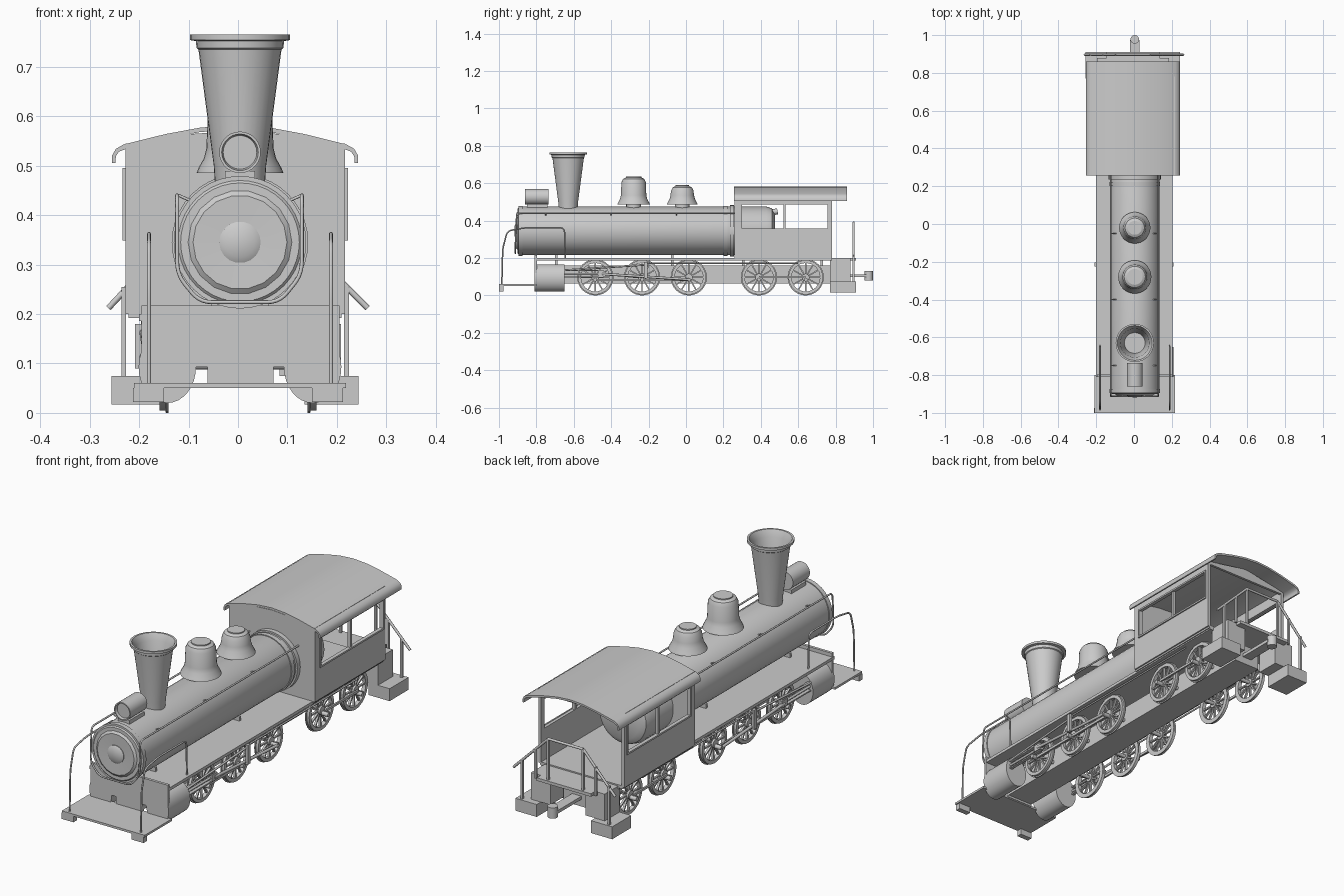
import bpy, bmesh, math
from mathutils import Matrix, Vector

if "Cube" in bpy.data.objects:
    bpy.data.objects.remove(bpy.data.objects["Cube"])

FX, CX = 0.004, -0.006      # centre lines of the boiler group and the cab group
AXIS = {'Z': Matrix(), 'Y': Matrix.Rotation(-math.pi / 2, 4, 'X'), 'X': Matrix.Rotation(math.pi / 2, 4, 'Y')}


def finish(name, bm, smooth=False):
    bmesh.ops.remove_doubles(bm, verts=bm.verts, dist=1e-5)
    bmesh.ops.recalc_face_normals(bm, faces=bm.faces)
    me = bpy.data.meshes.new(name)
    bm.to_mesh(me)
    bm.free()
    ob = bpy.data.objects.new(name, me)
    bpy.context.collection.objects.link(ob)
    if smooth:
        bpy.ops.object.select_all(action='DESELECT')
        ob.select_set(True)
        bpy.context.view_layer.objects.active = ob
        bpy.ops.object.shade_smooth_by_angle(angle=math.radians(35))
    return ob


def add_box(bm, x, y, z, rot=Matrix()):
    c = [(a[0] + a[1]) / 2 for a in (x, y, z)]
    s = [abs(a[1] - a[0]) for a in (x, y, z)]
    bmesh.ops.create_cube(bm, size=1, matrix=rot @ Matrix.Translation(c) @ Matrix.Diagonal((*s, 1)))


def box(name, x, y, z):
    bm = bmesh.new()
    add_box(bm, x, y, z)
    return finish(name, bm)


def add_lathe(bm, profile, n, m):
    rings = [[bm.verts.new(m @ Vector((r * math.cos(t), r * math.sin(t), h)))
              for t in (2 * math.pi * i / n for i in range(n))] if r > 0
             else [bm.verts.new(m @ Vector((0, 0, h)))] * n for r, h in profile]
    for a, b in zip(rings, rings[1:]):
        for i in range(n):
            j = (i + 1) % n
            f = list(dict.fromkeys((a[i], a[j], b[j], b[i])))
            if len(f) > 2:
                bm.faces.new(f)


def lathe(name, profile, loc, axis='Z', n=32, scale=(1, 1, 1)):
    bm = bmesh.new()
    add_lathe(bm, profile, n, Matrix.Translation(loc) @ Matrix.Diagonal((*scale, 1)) @ AXIS[axis])
    return finish(name, bm, True)


def cyl(name, r, length, loc, axis='Z', n=16, **k):
    return lathe(name, [(0, 0), (r, 0), (r, length), (0, length)], loc, axis, n, **k)


def rod(name, pts, r=0.004, fillet=0.0):
    """Round bar along a path, with rounded corners."""
    pts = [Vector(p) for p in pts]
    path = [pts[0]]
    for a, b, c in zip(pts, pts[1:], pts[2:]):
        if fillet:
            p, q = b + (a - b).normalized() * fillet, b + (c - b).normalized() * fillet
            path += [p * (1 - t) ** 2 + b * 2 * t * (1 - t) + q * t * t for t in (0, .2, .4, .6, .8, 1)]
        else:
            path.append(b)
    path.append(pts[-1])
    cu = bpy.data.curves.new(name, 'CURVE')
    cu.dimensions, cu.bevel_depth, cu.bevel_resolution, cu.use_fill_caps = '3D', r, 2, True
    sp = cu.splines.new('POLY')
    sp.points.add(len(path) - 1)
    for s, p in zip(sp.points, path):
        s.co = (*p, 1)
    ob = bpy.data.objects.new(name, cu)
    bpy.context.collection.objects.link(ob)
    return ob


def extrude_y(name, outline, y0, y1, smooth=False):
    bm = bmesh.new()
    f = bm.faces.new([bm.verts.new((x, y0, z)) for x, z in outline])
    r = bmesh.ops.extrude_face_region(bm, geom=[f])
    bmesh.ops.translate(bm, vec=(0, y1 - y0, 0), verts=[v for v in r['geom'] if isinstance(v, bmesh.types.BMVert)])
    return finish(name, bm, smooth)


# Boiler, with its rounded back inside the cab, bands and smokebox door
lathe("boiler", [(0, -.9), (.12, -.9), (.13, -.89), (.13, .43), (.12, .46), (.095, .475), (0, .475)],
      (FX, 0, .345), 'Y', 40)
for y, r in ((-.895, .134), (.2, .134), (.235, .138)):
    cyl("boiler_band", r, .022, (FX, y, .345), 'Y', 40)
lathe("smokebox_door", [(0, -.918), (.03, -.916), (.042, -.909), (.042, -.906), (.095, -.908), (.105, -.9), (.105, -.88)],
      (FX, 0, .345), 'Y', 18)
rod("cab_steam_pipe", [(.03, .44, .44), (.03, .49, .45)], .016)

# Funnel, domes and headlight
lathe("chimney", [(.05, .455), (.053, .5), (.084, .735), (.088, .738), (.089, .752), (.101, .754), (.101, .765),
                  (.092, .765), (.076, .735), (.055, .56), (0, .56)], (FX, -.63, 0))
for name, y, r, top in (("sand_dome", -.28, .088, .635), ("steam_dome", -.02, .083, .59)):
    lathe(name, [(0, .485), (r, .485), (r - .004, .495), (r - .015, .515), (r - .02, .535), (r - .023, top - .03),
                 (r - .032, top - .012), (r - .046, top - .005), (r - .046, top), (0, top)], (FX, y, 0))
    cyl(name + "_stem", .04, .03, (FX, y, .46))
lathe("headlight", [(0, .012), (.034, .012), (.037, 0), (.042, 0), (.042, .125), (0, .125)],
      (FX, -.86, .527), 'Y', 28)
box("headlight_bracket", (FX - .03, FX + .03), (-.85, -.74), (.465, .489))

# Running board, frame, front wall and front platform
box("running_board", (-.2, .204), (-.81, .78), (.186, .2))
box("main_frame", (-.062, .072), (-.81, .8), (.065, .16))
for y in (-.7, -.08, .3, .72):
    box("frame_bracket", (-.055, .063), (y, y + .012), (.15, .22 if y < .2 else .19))
extrude_y("front_wall", [(-.195, .217), (-.195, .093), (-.062, .093), (-.062, .055), (.072, .055),
                         (.072, .093), (.205, .093), (.205, .217)], -.81, -.797)
box("front_platform", (-.21, .218), (-1, -.8), (.05, .06))

# Spoked wheel mesh shared by all ten wheels
bm = bmesh.new()
add_lathe(bm, [(.076, -.009), (.097, -.009), (.097, -.004), (.092, -.003), (.092, .009), (.076, .009), (.076, -.009)],
          32, AXIS['X'])
add_lathe(bm, [(0, -.01), (.02, -.01), (.02, .014), (0, .014)], 16, AXIS['X'])
for i in range(12):
    add_box(bm, (-.005, .005), (-.0035, .0035), (.015, .08), Matrix.Rotation(i * math.pi / 6, 4, 'X'))
wheel = finish("wheel", bm, True)
WHEELS = (-.485, -.235, .015, .39, .64)
for y in WHEELS:
    rod("axle", [(-.15, y, .097), (.15, y, .097)], .009)
    for s in (-1, 1):
        w = wheel.copy()
        bpy.context.collection.objects.link(w)
        w.location, w.rotation_euler.z = (s * .15, y, .097), 0 if s > 0 else math.pi
bpy.data.objects.remove(wheel)

for s in (-1, 1):
    def bx(name, x, y, z):
        return box(name, (s * x[0], s * x[1]), y, z)

    # Cylinders and running gear
    cyl("steam_cylinder", 1, .16, (s * .147 + FX, -.81, .093), 'Y', 32, scale=(.058, 1, .073))
    bx("platform_foot", (.15, .212), (-1, -.975), (.022, .05))
    rod("piston_rod", [(s * .183, -.66, .115), (s * .183, -.42, .115)], .006)
    for z in (.098, .134):
        bx("crosshead_guide", (.175, .19), (-.655, -.44), (z - .003, z + .003))
    bx("crosshead", (.175, .195), (-.47, -.43), (.1, .132))
    rod("main_rod", [(s * .192, -.45, .115), (s * .192, .015, .085)], .007)
    bx("coupling_rod", (.17, .178), (-.485, .015), (.077, .089))
    bx("rear_coupling_rod", (.17, .178), (.39, .64), (.092, .103))
    rod("valve_rod", [(s * .19, -.65, .135), (s * .195, -.2, .165)], .005)
    bx("valve_link", (.195, .208), (-.225, -.205), (.09, .18))
    rod("reach_rod", [(s * .195, -.215, .172), (s * .195, .6, .172)], .004)
    for y in WHEELS:
        cyl("crank_pin", .01, .045, (s * .174 - .0225, y, .085), 'X', 12)

    # Boiler-side handrail and front platform handrail
    rod("platform_rail", [(FX + s * .184, -.985, .05), (FX + s * .184, -.98, .25), (FX + s * .184, -.955, .345),
                          (FX + s * .184, -.86, .362), (FX + s * .184, -.65, .362), (FX + s * .184, -.645, .19)],
        .004, .025)
    for y in (-.75, -.4, -.05):
        rod("rail_stanchion", [(FX + s * .08, y, .42), (FX + s * .124, y, .44)], .003)

    # Cab side wall around the window, with raised frame
    c, o, i = CX, .222, .208

    def cab(name, x, y, z):
        return box(name, (c + s * x[0], c + s * x[1]), y, z)

    cab("cab_side_lower", (i, o), (.26, .78), (.2, .355))
    cab("cab_side_upper", (i, o), (.26, .78), (.49, .545))
    for y0, y1 in ((.26, .3), (.52, .532), (.757, .78)):
        cab("cab_pillar", (i, o), (y0, y1), (.355, .49))
    for z in (.349, .487):
        cab("window_frame", (o, o + .006), (.295, .762), (z, z + .008))
    for y in (.292, .757):
        cab("window_frame_side", (o, o + .006), (y, y + .008), (.349, .495))

    # Rear steps and stair railing
    cab("upper_step", (.09, .19), (.77, .88), (.075, .2))
    cab("lower_step", (.14, .25), (.77, .91), (.017, .075))
    for x, z0, z1 in ((.09, .19, .39), (.155, .19, .325), (.225, .07, .255)):
        cab("stair_post", (x - .005, x + .005), (.89, .902), (z0, z1))
    rod("stair_rail", [(CX + s * .09, .896, .39), (s * .262, .896, .212)], .006)

# Handrail running along the boiler and looping under its front
A, B = FX - .127, FX + .125
rod("boiler_rail", [(A, .26, .44), (A, -.905, .44), (A, -.912, .28), (A + .045, -.912, .224),
                    (B - .045, -.912, .224), (B, -.912, .28), (B, -.905, .44), (B, .26, .44)], .004, .025)

# Cab front wall, floor and curved roof with drip edges
extrude_y("cab_front", [(CX - .222, .2), (CX + .222, .2), (CX + .222, .54), (CX + .12, .562), (CX, .57),
                        (CX - .12, .562), (CX - .222, .54)], .26, .274)
box("cab_floor", (CX - .215, CX + .215), (.26, .78), (.192, .206))
half = [(0, .582), (.07, .577), (.14, .564), (.225, .543), (.241, .534), (.249, .52), (.249, .505)]
inner = [(.242, .505), (.241, .519), (.235, .528), (.22, .534), (.14, .555), (.07, .568), (0, .573)]
right = half + inner
extrude_y("cab_roof", [(CX + x, z) for x, z in right] + [(CX - x, z) for x, z in right[-2:0:-1]], .257, .86, True)
extrude_y("cab_rear_lintel", [(CX - .215, .525), (CX + .215, .525), (CX + .215, .537), (CX, .575), (CX - .215, .537)],
          .768, .78)

# Rear platform, top rail and coupler
box("rear_platform", (CX - .14, CX + .14), (.77, .91), (.186, .2))
rod("rear_rail", [(CX - .09, .896, .39), (CX + .09, .896, .39)], .006)
box("coupler_bar", (-.02, .028), (.79, .975), (.098, .113))
cyl("coupler_head", .023, .05, (FX, .977, .08))
